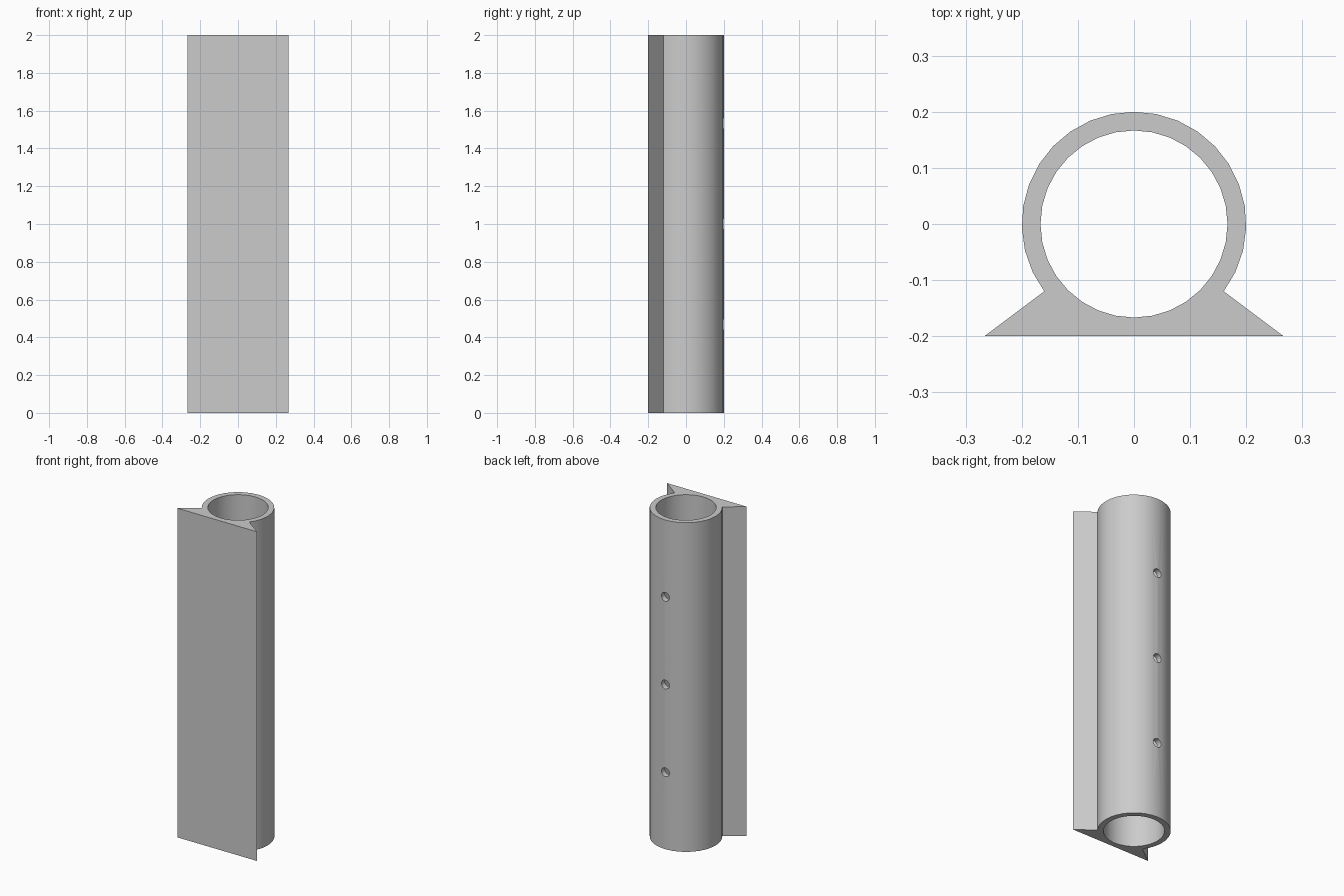
import bpy, bmesh
from math import pi, sin, cos, atan2, radians

cube = bpy.data.objects.get("Cube")
if cube:
    bpy.data.objects.remove(cube, do_unlink=True)

HEIGHT = 2.0
OUTER, BORE, HOLE = 0.2, 0.1667, 0.0267

grey = bpy.data.materials.new("light_grey")
grey.use_nodes = True
colour = (0.6, 0.6, 0.6, 1.0)
grey.diffuse_color = colour
grey.node_tree.nodes["Principled BSDF"].inputs["Base Color"].default_value = colour


def make_object(name, bm):
    bmesh.ops.recalc_face_normals(bm, faces=bm.faces)
    mesh = bpy.data.meshes.new(name)
    bm.to_mesh(mesh)
    bm.free()
    mesh.materials.append(grey)
    obj = bpy.data.objects.new(name, mesh)
    bpy.context.collection.objects.link(obj)
    return obj


def prism(name, points, z0, z1):
    """Extrude a closed xy outline from z0 to z1."""
    bm = bmesh.new()
    face = bm.faces.new([bm.verts.new((x, y, z0)) for x, y in points])
    top = bmesh.ops.extrude_face_region(bm, geom=[face])["geom"]
    verts = [v for v in top if isinstance(v, bmesh.types.BMVert)]
    bmesh.ops.translate(bm, verts=verts, vec=(0, 0, z1 - z0))
    return make_object(name, bm)


def circle(radius, sides):
    return [(radius * cos(2 * pi * i / sides), radius * sin(2 * pi * i / sides))
            for i in range(sides)]


# Tube outline: an arc over the back, flaring to a flat base at the front
start = atan2(-0.12, 0.16)
steps = 22
sweep = pi - 2 * start
outline = [(OUTER * cos(start + sweep * i / steps),
            OUTER * sin(start + sweep * i / steps)) for i in range(steps + 1)]
outline += [(-0.2667, -OUTER), (0.2667, -OUTER)]
tube = prism("flat_backed_tube", outline, 0, HEIGHT)

# Central bore and three screw holes through the back wall
cutters = [prism("bore_cutter", circle(BORE, 32), -0.1, HEIGHT + 0.1)]
for i in (-1, 0, 1):
    drill = prism("screw_hole_cutter", circle(HOLE, 24), 0.1, 0.3)
    drill.rotation_euler.x = -pi / 2
    drill.location.z = HEIGHT / 2 + i * 0.533
    cutters.append(drill)

for cutter in cutters:
    cut = tube.modifiers.new(cutter.name, "BOOLEAN")
    cut.operation = "DIFFERENCE"
    cut.solver = "EXACT"
    cut.object = cutter

# Bake the cuts, then drop the cutters
bpy.context.view_layer.objects.active = tube
for obj in bpy.context.selected_objects:
    obj.select_set(False)
tube.select_set(True)
for name in [m.name for m in tube.modifiers]:
    bpy.ops.object.modifier_apply(modifier=name)
for cutter in cutters:
    bpy.data.objects.remove(cutter, do_unlink=True)

bpy.ops.object.shade_smooth_by_angle(angle=radians(30))
